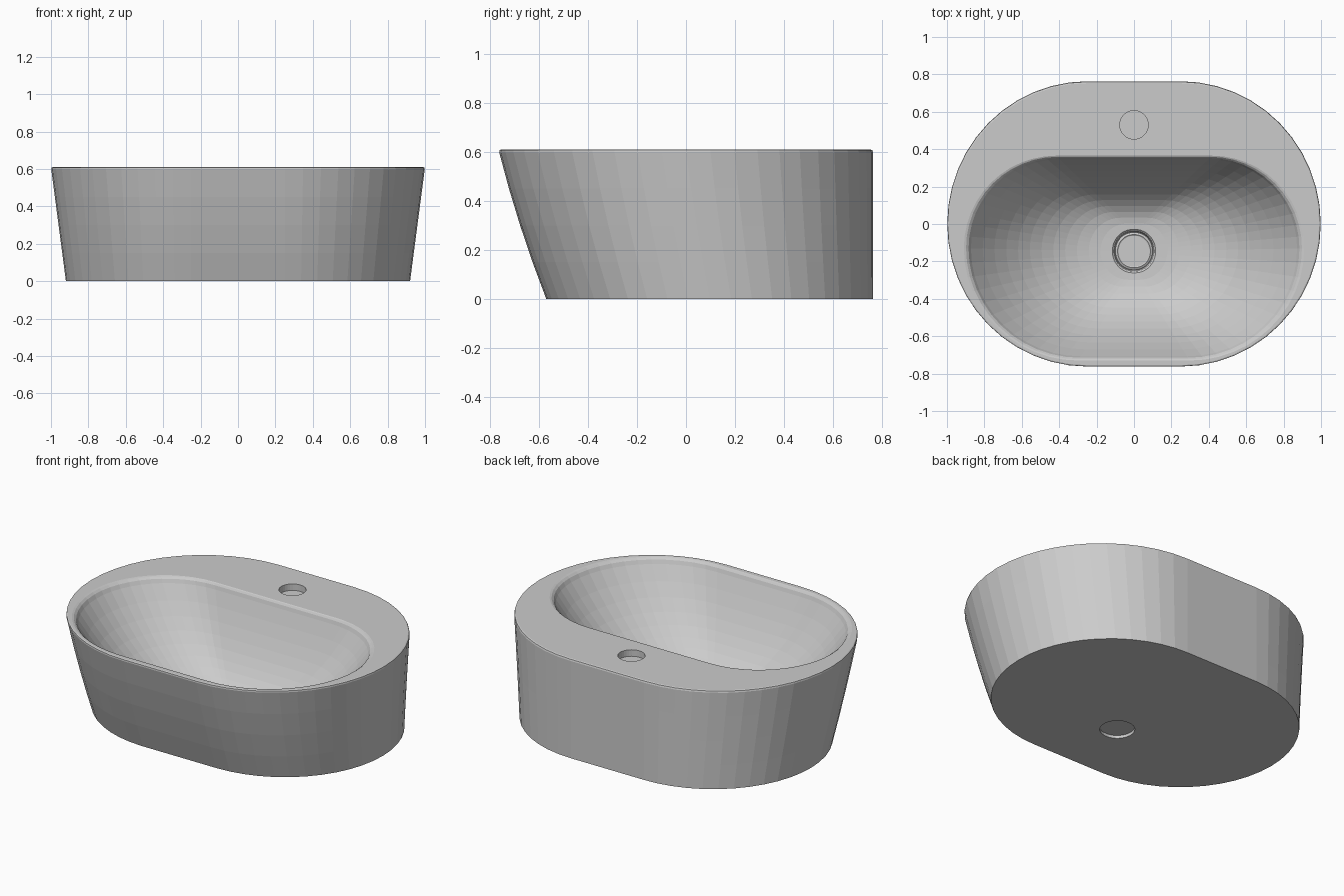
import bpy, bmesh
from math import sin, cos, pi

if "Cube" in bpy.data.objects:
    bpy.data.objects.remove(bpy.data.objects["Cube"])

N = 12            # steps per quarter arc
DRAIN_Y = -0.145
H = 0.61


def ring(z, half_x, y_front, y_back, flat_f, flat_b, cy):
    """Closed outline: two different rounded halves joined by straight front and back edges."""
    right = [(0, y_back)]
    for i in range(2 * N + 1):
        a = pi / 2 - i * pi / 2 / N
        flat, depth = (flat_b, y_back - cy) if a >= 0 else (flat_f, cy - y_front)
        right.append((flat + (half_x - flat) * cos(a), cy + depth * sin(a)))
    right.append((0, y_front))
    left = [(-x, y) for x, y in right[-2:0:-1]]
    return [(x, y, z) for x, y in right + left]


def circle(r, z):
    return ring(z, r, DRAIN_Y - r, DRAIN_Y + r, r * 0.06, r * 0.06, DRAIN_Y)


def outer(z, inset=0.0):
    t = z / H
    yf = -0.57 - 0.238 * t + 0.043 * t * t + inset
    yb = 0.763 - inset
    return ring(z, 0.92 + 0.08 * t - inset, yf, yb, 0.25, 0.25, (yf + yb) / 2)


def basin(t, z):
    """Basin section: t=1 is the opening, t=0 the drain edge."""
    def mix(a, b):
        return a + (b - a) * t
    return ring(z, mix(0.116, 0.91), mix(DRAIN_Y - 0.116, -0.73),
                mix(DRAIN_Y + 0.116, 0.365), 0.007 + 0.29 * t, 0.007 + 0.41 * t,
                mix(DRAIN_Y, -0.13))


def new_object(name, bm):
    bmesh.ops.recalc_face_normals(bm, faces=bm.faces)
    me = bpy.data.meshes.new(name)
    bm.to_mesh(me)
    bm.free()
    obj = bpy.data.objects.new(name, me)
    bpy.context.collection.objects.link(obj)
    return obj


def loft(name, rings):
    bm = bmesh.new()
    rows = [[bm.verts.new(p) for p in r] for r in rings]
    n = len(rows[0])
    for a, b in zip(rows, rows[1:]):
        for i in range(n):
            j = (i + 1) % n
            bm.faces.new((a[i], a[j], b[j], b[i]))
    bm.faces.new(rows[0])
    bm.faces.new(rows[-1])
    return new_object(name, bm)


def cut(obj, cutter):
    cutter.hide_render = True
    mod = obj.modifiers.new("cut", 'BOOLEAN')
    mod.operation = 'DIFFERENCE'
    mod.solver = 'EXACT'
    mod.object = cutter
    bpy.context.view_layer.objects.active = obj
    bpy.ops.object.modifier_apply(modifier=mod.name)
    bpy.data.objects.remove(cutter, do_unlink=True)


# Basin body: outlet recess, underside, outer wall, rounded rim, bowl, drain well
rings = [circle(0.097, 0.018), circle(0.097, 0)]
rings += [outer(z) for z in (0, 0.15, 0.3, 0.45, 0.598)]
rings += [outer(0.607, 0.003), outer(H, 0.01)]
rings += [basin(t, z) for t, z in ((1, 0.61), (0.985, 0.607), (0.968, 0.597), (0.952, 0.575))]
for i in range(1, 13):
    t = 0.952 * (1 - i / 12)
    rings.append(basin(t, 0.1 + 0.475 * (t / 0.952) ** 2.2))
rings += [circle(0.108, 0.092), circle(0.102, 0.06)]
body = loft("basin_body", rings)

# Tap hole in the rear deck
bpy.ops.mesh.primitive_cylinder_add(vertices=32, radius=0.076, depth=0.08, location=(0, 0.53, H))
cut(body, bpy.context.object)

# Drain strainer: stepped disc with a raised lip
strainer = loft("drain_strainer", [circle(r, z) for r, z in (
    (0.1, 0.058), (0.1, 0.07), (0.088, 0.077), (0.082, 0.073))])

# Petal shaped slots around a small centre hole
PETALS, STEPS = 10, 12
bm = bmesh.new()
for k in range(PETALS):
    a = k * 2 * pi / PETALS
    low, high = [], []
    for i in range(STEPS):
        u = i * 2 * pi / STEPS
        d = 0.048 + 0.025 * cos(u)
        w = (0.0105 + 0.003 * cos(u)) * sin(u)
        x, y = d * cos(a) - w * sin(a), DRAIN_Y + d * sin(a) + w * cos(a)
        low.append(bm.verts.new((x, y, 0.066)))
        high.append(bm.verts.new((x, y, 0.09)))
    bm.faces.new(low)
    bm.faces.new(high)
    for i in range(STEPS):
        j = (i + 1) % STEPS
        bm.faces.new((low[i], low[j], high[j], high[i]))
cut(strainer, new_object("petal_cutter", bm))
bpy.ops.mesh.primitive_cylinder_add(vertices=16, radius=0.012, depth=0.02, location=(0, DRAIN_Y, 0.076))
cut(strainer, bpy.context.object)
